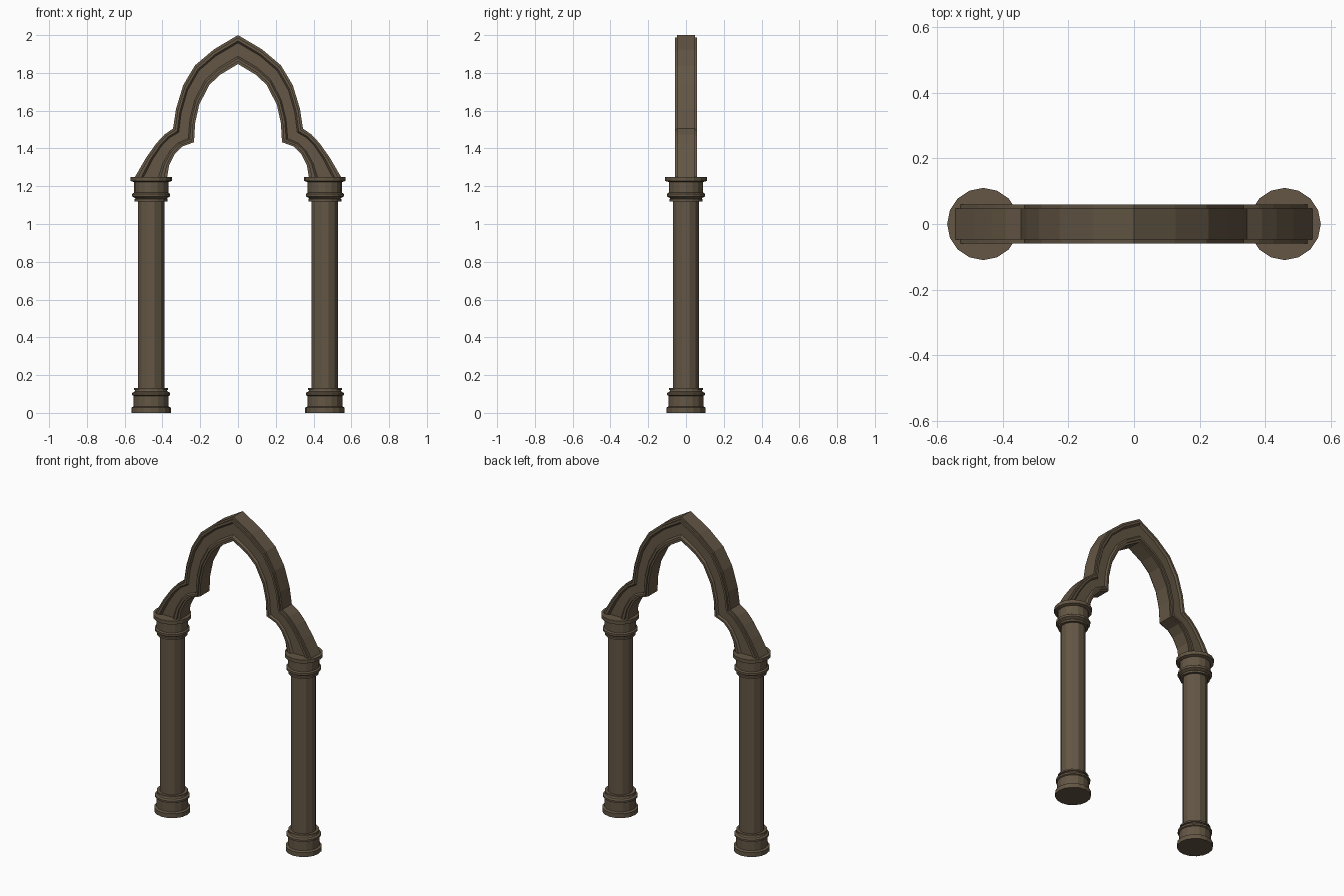
import bpy, bmesh, math

if "Cube" in bpy.data.objects:
    bpy.data.objects.remove(bpy.data.objects["Cube"])

stone = bpy.data.materials.new("brown stone")
stone.diffuse_color = (0.125, 0.093, 0.058, 1)
stone.use_nodes = True
stone.node_tree.nodes["Principled BSDF"].inputs["Base Color"].default_value = stone.diffuse_color


def finish(bm, name):
    bmesh.ops.recalc_face_normals(bm, faces=bm.faces[:])
    me = bpy.data.meshes.new(name)
    bm.to_mesh(me)
    bm.free()
    me.materials.append(stone)
    ob = bpy.data.objects.new(name, me)
    bpy.context.collection.objects.link(ob)
    return ob


def lathe(name, x, profile, sides, phase=0.0):
    """Closed turned solid from (radius, z) pairs."""
    bm = bmesh.new()
    rings = []
    for r, z in profile:
        rings.append([bm.verts.new((x + r * math.cos(phase + 2 * math.pi * i / sides),
                                    r * math.sin(phase + 2 * math.pi * i / sides), z))
                      for i in range(sides)])
    for a, b in zip(rings, rings[1:]):
        for i in range(sides):
            j = (i + 1) % sides
            bm.faces.new((a[i], a[j], b[j], b[i]))
    bm.faces.new(rings[0])
    bm.faces.new(rings[-1])
    return finish(bm, name)


# Columns: moulded base, faceted shaft, moulded capital
base = [(.104, 0), (.104, .028), (.092, .034), (.092, .09), (.1, .094),
        (.1, .106), (.088, .112), (.084, .12), (.09, .122), (.09, .132)]
capital = [(.088, 1.12), (.088, 1.132), (.083, 1.136), (.1, 1.146), (.1, 1.16),
           (.091, 1.166), (.091, 1.222), (.11, 1.228), (.11, 1.25)]
for side, x in (("left", -.46), ("right", .46)):
    lathe(side + "_column_base", x, base, 16)
    lathe(side + "_column_shaft", x, [(.0725, .125), (.0725, 1.125)], 12, math.pi / 12)
    lathe(side + "_column_capital", x, capital, 16)

# Arch: matching outer and inner outlines of the right half, mirrored
outer = [(.545, 1.25), (.487, 1.35), (.434, 1.425), (.39, 1.473), (.344, 1.505),
         (.328, 1.61), (.29, 1.735), (.2275, 1.84), (.127, 1.925), (0, 2.0)]
inner = [(.375, 1.25), (.365, 1.31), (.333, 1.373), (.296, 1.41), (.233, 1.433),
         (.227, 1.535), (.206, 1.63), (.153, 1.735), (.095, 1.79), (0, 1.847)]
outer += [(-x, z) for x, z in outer[-2::-1]]
inner += [(-x, z) for x, z in inner[-2::-1]]

# Moulding section: (fraction from outer to inner edge, half depth)
section = [(0, .047), (.09, .047), (.09, .059), (.2, .059), (.27, .047),
           (.73, .047), (.8, .059), (.91, .059), (.91, .047), (1, .047)]
loop = [(f, -y) for f, y in section] + [(f, y) for f, y in reversed(section)]
bm = bmesh.new()
rings = [[bm.verts.new((o[0] + (i[0] - o[0]) * f, y, o[1] + (i[1] - o[1]) * f))
          for f, y in loop] for o, i in zip(outer, inner)]
n = len(loop)
for a, b in zip(rings, rings[1:]):
    for k in range(n):
        bm.faces.new((a[k], a[(k + 1) % n], b[(k + 1) % n], b[k]))
bm.faces.new(rings[0])
bm.faces.new(rings[-1])
finish(bm, "pointed_arch")
